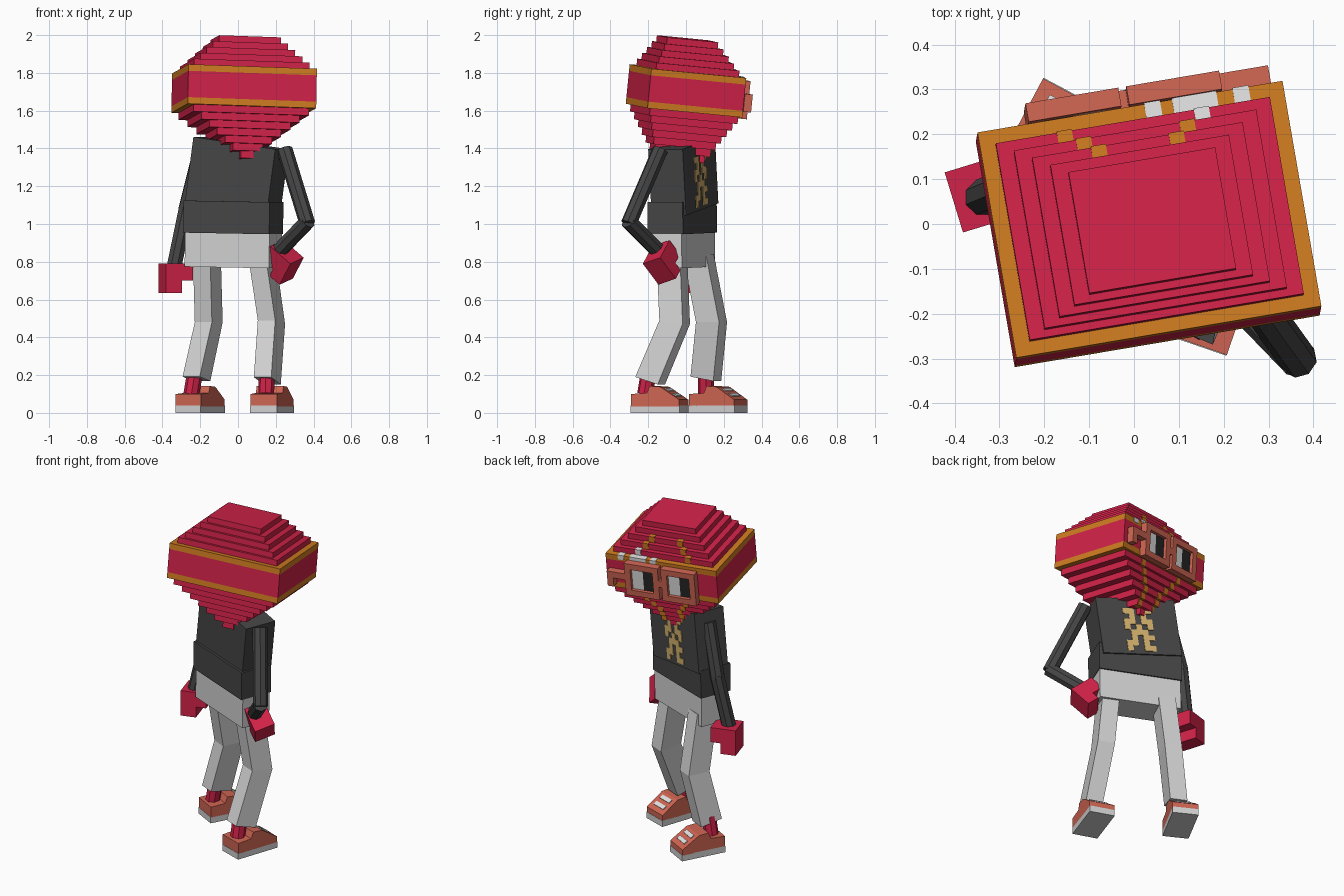
import bpy, bmesh
from math import radians
from mathutils import Matrix, Vector, Euler

cube = bpy.data.objects.get("Cube")
if cube:
    bpy.data.objects.remove(cube)


def material(name, r, g, b):
    m = bpy.data.materials.new(name)
    m.use_nodes = True
    m.diffuse_color = (r, g, b, 1)
    m.node_tree.nodes["Principled BSDF"].inputs["Base Color"].default_value = (r, g, b, 1)
    return m


RED = material("crimson", .64, .016, .065)
ORANGE = material("orange", .62, .2, .015)
SALMON = material("salmon", .62, .13, .085)
BLACK = material("charcoal", .06, .06, .06)
GREY = material("light grey", .64, .64, .64)
WHITE = material("white", .76, .76, .76)
TAN = material("tan", .66, .44, .15)
DARK = material("lens black", .02, .02, .02)


def frame(loc, yaw, pitch=0, roll=0):
    """Placement matrix: yaw about z, then pitch about x and roll about y."""
    turn = Euler((radians(pitch), radians(roll), radians(yaw)), 'XYZ').to_matrix().to_4x4()
    return Matrix.Translation(loc) @ turn


def finish(name, bm, mats, matrix=Matrix()):
    bmesh.ops.recalc_face_normals(bm, faces=bm.faces[:])
    mesh = bpy.data.meshes.new(name)
    bm.to_mesh(mesh)
    bm.free()
    for m in mats:
        mesh.materials.append(m)
    ob = bpy.data.objects.new(name, mesh)
    ob.matrix_world = matrix
    bpy.context.scene.collection.objects.link(ob)
    return ob


def boxes(name, parts, matrix):
    """One object of boxes, each given as (x0, x1, y0, y1, z0, z1, material)."""
    bm = bmesh.new()
    mats = []
    for x0, x1, y0, y1, z0, z1, mat in parts:
        if mat not in mats:
            mats.append(mat)
        m = Matrix.Translation(((x0 + x1) / 2, (y0 + y1) / 2, (z0 + z1) / 2))
        m = m @ Matrix.Diagonal((x1 - x0, y1 - y0, z1 - z0, 1))
        for v in bmesh.ops.create_cube(bm, size=1, matrix=m)["verts"]:
            for f in v.link_faces:
                f.material_index = mats.index(mat)
    return finish(name, bm, mats, matrix)


def block(name, w, d, h, mat, loc, yaw, pitch=0, roll=0):
    return boxes(name, [(-w/2, w/2, -d/2, d/2, -h/2, h/2, mat)], frame(loc, yaw, pitch, roll))


def tube(name, points, r, mat, sides=8):
    """Faceted cylinders strung along a path."""
    bm = bmesh.new()
    for a, b in zip(points, points[1:]):
        a, b = Vector(a), Vector(b)
        turn = (b - a).to_track_quat('Z', 'Y').to_matrix().to_4x4()
        bmesh.ops.create_cone(bm, cap_ends=True, segments=sides, radius1=r, radius2=r,
                              depth=(b - a).length + r * .5,
                              matrix=Matrix.Translation((a + b) / 2) @ turn)
    return finish(name, bm, [mat])


def leg(name, centres, w, d, yaw):
    """Rectangular leg lofted through hip, knee and ankle."""
    bm = bmesh.new()
    rings = []
    for c, tilt in centres:
        m = frame(c, yaw, tilt)
        rings.append([bm.verts.new(m @ Vector((x * w / 2, y * d / 2, 0)))
                      for x, y in ((-1, -1), (1, -1), (1, 1), (-1, 1))])
    for a, b in zip(rings, rings[1:]):
        for i in range(4):
            j = (i + 1) % 4
            bm.faces.new((a[i], a[j], b[j], b[i]))
    bm.faces.new(rings[0])
    bm.faces.new(rings[-1])
    return finish(name, bm, [GREY])


def shoe(name, loc, yaw):
    """Side profile extruded across, on a flat sole, with lace plates on the slope."""
    w = .15
    m = frame(loc, yaw)
    profile = ((-.135, .035), (.135, .035), (.135, .07), (.03, .138), (-.03, .142),
               (-.045, .105), (-.135, .1))
    bm = bmesh.new()
    sides = [[bm.verts.new((x, y, z)) for y, z in profile] for x in (-w/2, w/2)]
    for s in sides:
        bm.faces.new(s)
    n = len(profile)
    for i in range(n):
        j = (i + 1) % n
        bm.faces.new((sides[0][i], sides[0][j], sides[1][j], sides[1][i]))
    finish(name, bm, [SALMON], m)
    boxes(name + "_sole", [(-w/2, w/2, -.137, .137, 0, .038, GREY)], m)
    slope = m @ frame((0, .0825, .104), 0, -33)
    boxes(name + "_laces", [(-.045, .045, y, y + .025, -.003, .005, WHITE) for y in (-.045, .005)], slope)


# Head: stepped layers above and below a wide band
HEAD = frame((.0325, .0, 1.705), 9.6, -5.5, 2)
parts = [(-.345, .345, -.256, .256, -.07, .07, RED)]
parts += [(-.345, .345, -.256, .256, z, z + .035, ORANGE) for z in (-.105, .07)]
marks = []
step = .034
for i in range(5):
    w = .31 - i * .036
    back, front = -.225 + i * .017, .222 - i * .026
    z = .105 + i * step
    parts.append((-w, w, back, front, z - .005, z + step, RED))
    if i < 3:
        x = (.155, .117, .088)[i]
        for s in (-1, 1):
            tint = WHITE if (i, s) == (0, 1) else ORANGE
            marks.append((s*x - .017, s*x + .017, front - .03, front + .003, z, z + step + .003, tint))
for i in range(7):
    w = .31 - i * .046
    back, front = -.235 + i * .017, .24 - i * .018
    z = -.105 - i * .038
    parts.append((-w, w, back, front, z - .038, z + .005, RED))
    if i < 6:
        x = max(.15 - i * .03, .06)
        for s in (-1, 1):
            marks.append((s*x - .015, s*x + .015, front - .03, front + .003, z - .041, z, ORANGE))
boxes("head", parts, HEAD)
boxes("head_stripes", marks, HEAD)
boxes("band_marks", [(x - h, x + h, .21, .259, .08, .108, WHITE)
                     for x, h in ((.05, .018), (.145, .05), (.25, .018))], HEAD)

# Glasses: two square frames, split lenses, bridge and a hooked side arm
glasses = []
y0, y1, z0, z1, t = .262, .304, -.115, .088, .036
for x0 in (-.228, .0):
    x1 = x0 + .21
    mid = (x0 + x1) / 2
    glasses += [(x0, x1, y0, y1, z0, z0 + t, SALMON), (x0, x1, y0, y1, z1 - t, z1, SALMON),
                (x0, x0 + t, y0, y1, z0 + t, z1 - t, SALMON), (x1 - t, x1, y0, y1, z0 + t, z1 - t, SALMON),
                (x0 + t, mid, y0, y1 - .02, z0 + t, z1 - t, DARK),
                (mid, x1 - t, y0, y1 - .02, z0 + t, z1 - t, WHITE)]
glasses += [(-.02, .002, y0, y1, -.03, .01, SALMON), (.208, .322, y0, y1, -.02, .02, SALMON),
            (.284, .322, y0, y1, -.075, -.02, SALMON)]
boxes("glasses", glasses, HEAD)

# Torso, waist and hips
TORSO = frame((-.005, -.015, 1.265), -21.6, 0, 8)
boxes("upper_torso", [(-.235, .235, -.098, .098, -.19, .165, BLACK)], TORSO)
block("waist", .49, .2, .17, BLACK, (-.025, -.02, 1.035), -21.6, 0, 1)
block("hips", .48, .18, .18, GREY, (-.025, -.018, .86), -21.6, 0, 1)

# Pixel pattern on the chest
rows = ("##.##", ".#.#.", "##.##", "#.#.#", ".###.", "##.#.", ".#.##", "##..#")
p = .034
boxes("chest_pattern", [((c - 2.5) * p, (c - 1.5) * p, .097, .102, .1 - (r + 1) * p, .1 - r * p, TAN)
                        for r, row in enumerate(rows) for c, k in enumerate(row) if k == "#"], TORSO)

# Arms and hands
tube("bent_arm", [(.25, -.14, 1.385), (.365, -.3, 1.01), (.22, -.15, .86)], .042, BLACK)
tube("straight_arm", [(-.2, .06, 1.38), (-.275, .085, 1.08), (-.335, .06, .79)], .042, BLACK)
boxes("bent_arm_hand", [(-.075, .075, -.06, .06, -.05, .05, RED),
                        (.0, .075, -.06, .06, -.1, -.05, RED)], frame((.24, -.13, .815), -25, 20, 38))
boxes("straight_arm_hand", [(-.075, .075, -.07, .07, -.045, .045, RED),
                            (-.075, .015, -.07, .07, -.11, -.045, RED)], frame((-.33, .07, .745), 17))

# Legs, socks and shoes
leg("back_leg", [((.125, -.075, .84), 0), ((.177, -.06, .48), -8), ((.155, -.19, .17), -17)], .1, .135, -23)
leg("forward_leg", [((-.165, .065, .84), 0), ((-.155, .135, .48), 0), ((-.22, .105, .18), -10)], .1, .135, -25)
tube("back_sock", [(.152, -.2, .2), (.15, -.215, .11)], .042, RED)
tube("forward_sock", [(-.23, .105, .2), (-.245, .105, .11)], .042, RED)
shoe("back_shoe", (.18, -.14, 0), -19)
shoe("forward_shoe", (-.2, .17, 0), -28)
